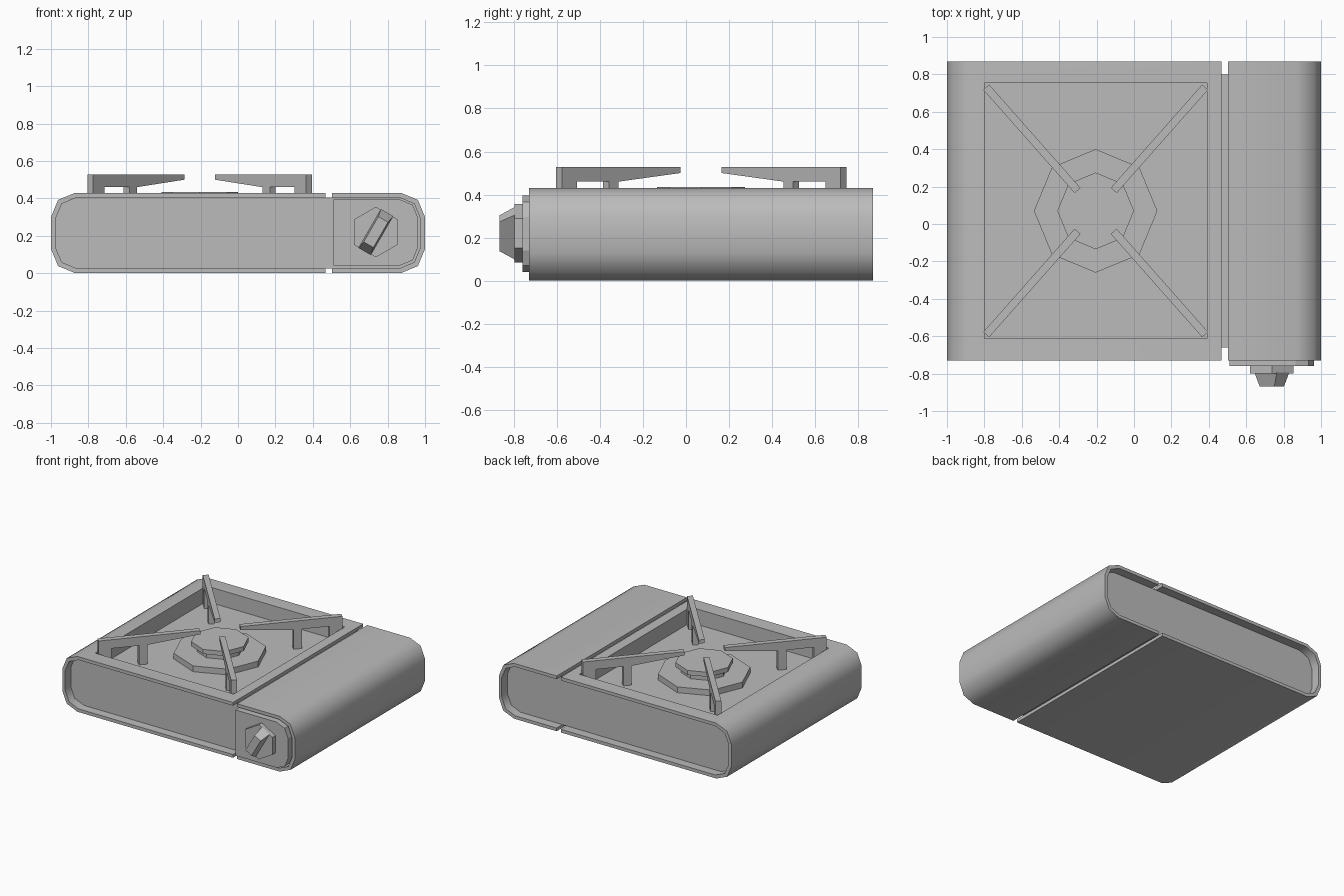
import bpy, bmesh, math
from mathutils import Matrix, Vector

cube = bpy.data.objects.get("Cube")
if cube:
    bpy.data.objects.remove(cube, do_unlink=True)

GREY = (0.5, 0.5, 0.5, 1)
metal = bpy.data.materials.new("grey_metal")
metal.use_nodes = True
metal.diffuse_color = GREY
metal.node_tree.nodes["Principled BSDF"].inputs["Base Color"].default_value = GREY

FRONT, BACK = -0.73, 0.87
TOP = 0.43
FLOOR = 0.31
BURNER = Vector((-0.205, 0.07, 0))


def finish(bm, name):
    bmesh.ops.recalc_face_normals(bm, faces=bm.faces)
    mesh = bpy.data.meshes.new(name)
    bm.to_mesh(mesh)
    bm.free()
    mesh.materials.append(metal)
    obj = bpy.data.objects.new(name, mesh)
    bpy.context.collection.objects.link(obj)
    return obj


def activate(obj):
    bpy.ops.object.select_all(action='DESELECT')
    obj.select_set(True)
    bpy.context.view_layer.objects.active = obj


def prism(name, profile, y0, y1, matrix=Matrix()):
    """Extrude an (x, z) outline along y."""
    bm = bmesh.new()
    face = bm.faces.new([bm.verts.new((x, y0, z)) for x, z in profile])
    made = bmesh.ops.extrude_face_region(bm, geom=[face])["geom"]
    verts = [v for v in made if isinstance(v, bmesh.types.BMVert)]
    bmesh.ops.translate(bm, verts=verts, vec=(0, y1 - y0, 0))
    bm.transform(matrix)
    return finish(bm, name)


def disc(name, sides, radius, depth, matrix):
    bm = bmesh.new()
    bmesh.ops.create_cone(bm, cap_ends=True, segments=sides, radius1=radius,
                          radius2=radius, depth=depth, matrix=matrix)
    return finish(bm, name)


def half_round(x_in, x_out, z0, z1, r):
    """Outline square at x_in and bevelled at x_out, from top to bottom."""
    s = math.copysign(1, x_out - x_in)
    m = r * (1 - math.sqrt(0.5))
    upper = [(x_in, z1), (x_out - s * r, z1), (x_out - s * m, z1 - m), (x_out, z1 - r)]
    return upper + [(x, z0 + z1 - z) for x, z in reversed(upper)]


def cut(obj, cutter):
    mod = obj.modifiers.new("well", 'BOOLEAN')
    mod.operation, mod.solver, mod.object = 'DIFFERENCE', 'EXACT', cutter
    activate(obj)
    bpy.ops.object.modifier_apply(modifier=mod.name)


# Outer shells, open toward the gap between them
shells = []
for name, x_in, x_out in (("main_shell", 0.468, -1), ("fuel_shell", 0.503, 1)):
    inner_out = x_out - math.copysign(0.024, x_out)
    outline = (half_round(x_in, x_out, 0, TOP, 0.13)
               + half_round(x_in, inner_out, 0.025, TOP - 0.025, 0.115)[::-1])
    shells.append(prism(name, outline, FRONT, BACK))

# Inner core whose ends form the recessed side panels
left = half_round(0, -0.977, 0.024, TOP - 0.024, 0.115)
right = half_round(0, 0.977, 0.024, TOP - 0.024, 0.115)
core = prism("inner_core", left[1:-1] + right[1:-1][::-1], FRONT + 0.07, BACK - 0.07)

# Sunken square burner well
well = prism("well_cutter", [(-0.8, FLOOR), (0.39, FLOOR), (0.39, 0.6), (-0.8, 0.6)],
             -0.612, 0.755)
well.hide_render = True
for obj in (shells[0], core):
    cut(obj, well)
bpy.data.objects.remove(well, do_unlink=True)
for obj in shells:
    activate(obj)
    bpy.ops.object.shade_smooth_by_angle(angle=math.radians(50))

# Burner: wide base, neck and cap
for name, radius, z0, z1 in (("burner_base", 0.33, FLOOR - 0.005, 0.355),
                             ("burner_neck", 0.165, 0.35, 0.405),
                             ("burner_cap", 0.205, 0.4, 0.435)):
    disc(name, 8, radius, z1 - z0,
         Matrix.Translation(BURNER + Vector((0, 0, (z0 + z1) / 2))))

# Four pan supports, radiating from the burner
base = FLOOR - 0.005
support = [(0.146, 0.528), (0.883, 0.528), (0.883, base), (0.79, base), (0.79, 0.46),
           (0.59, 0.46), (0.59, base), (0.53, base), (0.53, 0.46), (0.146, 0.5)]
lean = math.radians(48.5)
for i, angle in enumerate((lean, math.pi - lean, math.pi + lean, -lean)):
    prism(f"pan_support_{i + 1}", support, -0.021, 0.021,
          Matrix.Translation(BURNER) @ Matrix.Rotation(angle, 4, 'Z'))

# Control panel
prism("control_panel", half_round(0.51, 0.963, 0.04, 0.395, 0.1), -0.76, FRONT + 0.08)

# Knob: hexagonal collar with a tapered grip
knob = Matrix.Translation((0.737, 0, 0.22))
disc("knob_collar", 6, 0.135, 0.04,
     knob @ Matrix.Translation((0, -0.778, 0)) @ Matrix.Rotation(math.pi / 2, 4, 'X'))
grip = bmesh.new()
bmesh.ops.create_cube(grip, size=2)
for v in grip.verts:
    tip = v.co.y < 0
    v.co.x *= 0.078 if tip else 0.12
    v.co.z *= 0.03 if tip else 0.038
    v.co.y = -0.868 if tip else -0.795
grip.transform(knob @ Matrix.Rotation(-math.radians(60), 4, 'Y'))
finish(grip, "knob_grip")
